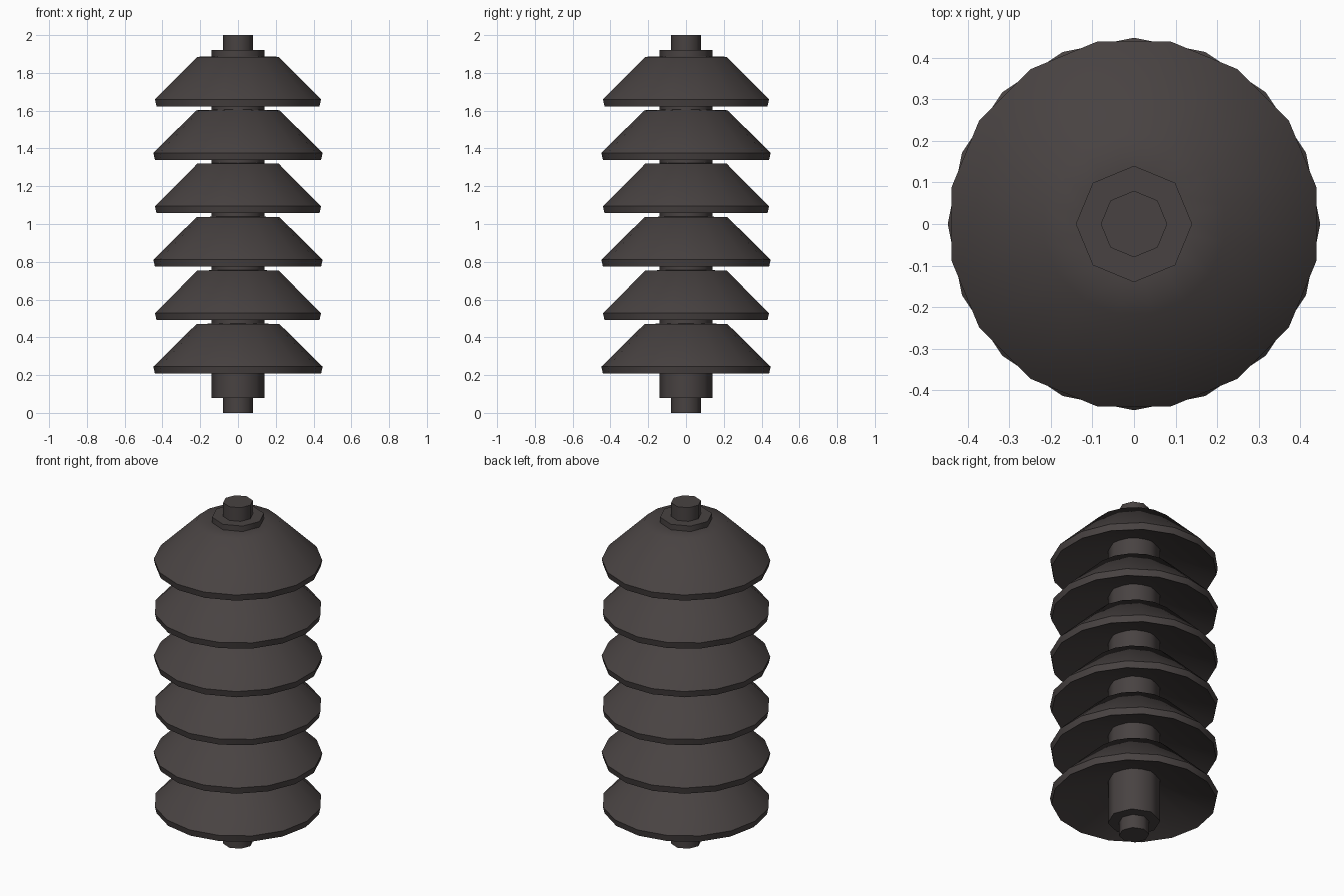
import bpy, bmesh, math

if "Cube" in bpy.data.objects:
    bpy.data.objects.remove(bpy.data.objects["Cube"])

mat = bpy.data.materials.new("dark ceramic")
mat.diffuse_color = (0.065, 0.055, 0.054, 1)
mat.use_nodes = True
mat.node_tree.nodes["Principled BSDF"].inputs["Base Color"].default_value = mat.diffuse_color


def lathe(name, profile, sides, turn=0.0, angle=40):
    """Revolve (radius, z) points about z; the profile ends are capped."""
    bm = bmesh.new()
    rings = []
    for r, z in profile:
        rings.append([bm.verts.new((r * math.cos(turn + math.tau * i / sides),
                                    r * math.sin(turn + math.tau * i / sides), z))
                      for i in range(sides)])
    for a, b in zip(rings, rings[1:]):
        for i in range(sides):
            j = (i + 1) % sides
            bm.faces.new((a[i], a[j], b[j], b[i]))
    bm.faces.new(rings[0][::-1])
    bm.faces.new(rings[-1])
    bmesh.ops.recalc_face_normals(bm, faces=bm.faces)
    mesh = bpy.data.meshes.new(name)
    bm.to_mesh(mesh)
    bm.free()
    mesh.materials.append(mat)
    ob = bpy.data.objects.new(name, mesh)
    bpy.context.collection.objects.link(ob)
    bpy.ops.object.select_all(action='DESELECT')
    ob.select_set(True)
    bpy.context.view_layer.objects.active = ob
    bpy.ops.object.shade_smooth_by_angle(angle=math.radians(angle))
    return ob


# Central rod and thicker core, both eight-sided
lathe("rod", [(0.08, 0), (0.08, 2)], 8, angle=50)
lathe("core", [(0.14, 0.08), (0.14, 1.92)], 8, angle=50)

# Six sheds with hollowed undersides, alternately turned by half a facet
for k in range(6):
    z = 0.208 + 0.283 * k
    lathe(f"shed_{k + 1}",
          [(0.13, z + 0.125), (0.44, z), (0.448, z + 0.037),
           (0.22, z + 0.262), (0.13, z + 0.265)],
          16, turn=(k % 2) * math.pi / 16, angle=46)
